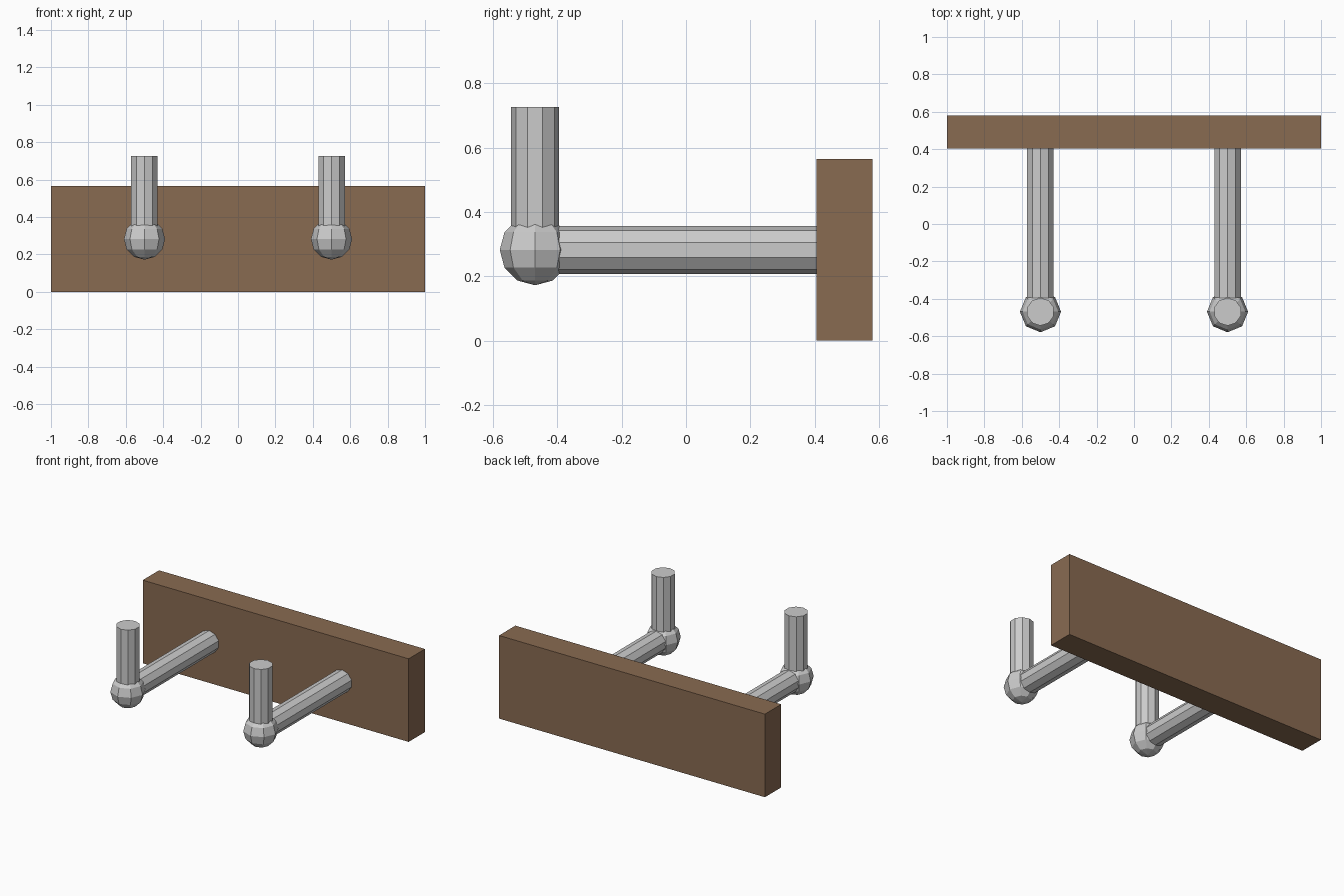
import bpy
from math import pi

if "Cube" in bpy.data.objects:
    bpy.data.objects.remove(bpy.data.objects["Cube"])

R = 0.0745          # peg radius
Z, Y = 0.282, -0.469  # elbow position


def rod(name, loc, length, rot=(0, 0, 0)):
    bpy.ops.mesh.primitive_cylinder_add(vertices=10, radius=R, depth=length,
                                        location=loc, rotation=rot)
    bpy.context.object.name = name


# Wooden backing board
bpy.ops.mesh.primitive_cube_add(size=1, location=(0, 0.4925, 0.2825))
board = bpy.context.object
board.name = "board"
board.scale = (2, 0.175, 0.565)
wood = bpy.data.materials.new("wood")
wood.diffuse_color = (0.25, 0.145, 0.083, 1)
wood.use_nodes = True
wood.node_tree.nodes["Principled BSDF"].inputs["Base Color"].default_value = wood.diffuse_color
board.data.materials.append(wood)

# Two metal hooks: arm, ball elbow, upright
for side, x in (("left", -0.5), ("right", 0.5)):
    y_end = 0.42
    rod(f"{side}_arm", (x, (Y + y_end) / 2, Z), y_end - Y, (pi / 2, 0, 0))
    rod(f"{side}_upright", (x, Y, (Z + 0.727) / 2), 0.727 - Z)
    bpy.ops.mesh.primitive_uv_sphere_add(segments=8, ring_count=6, radius=0.11,
                                         location=(x, Y, Z))
    bpy.context.object.name = f"{side}_elbow"
